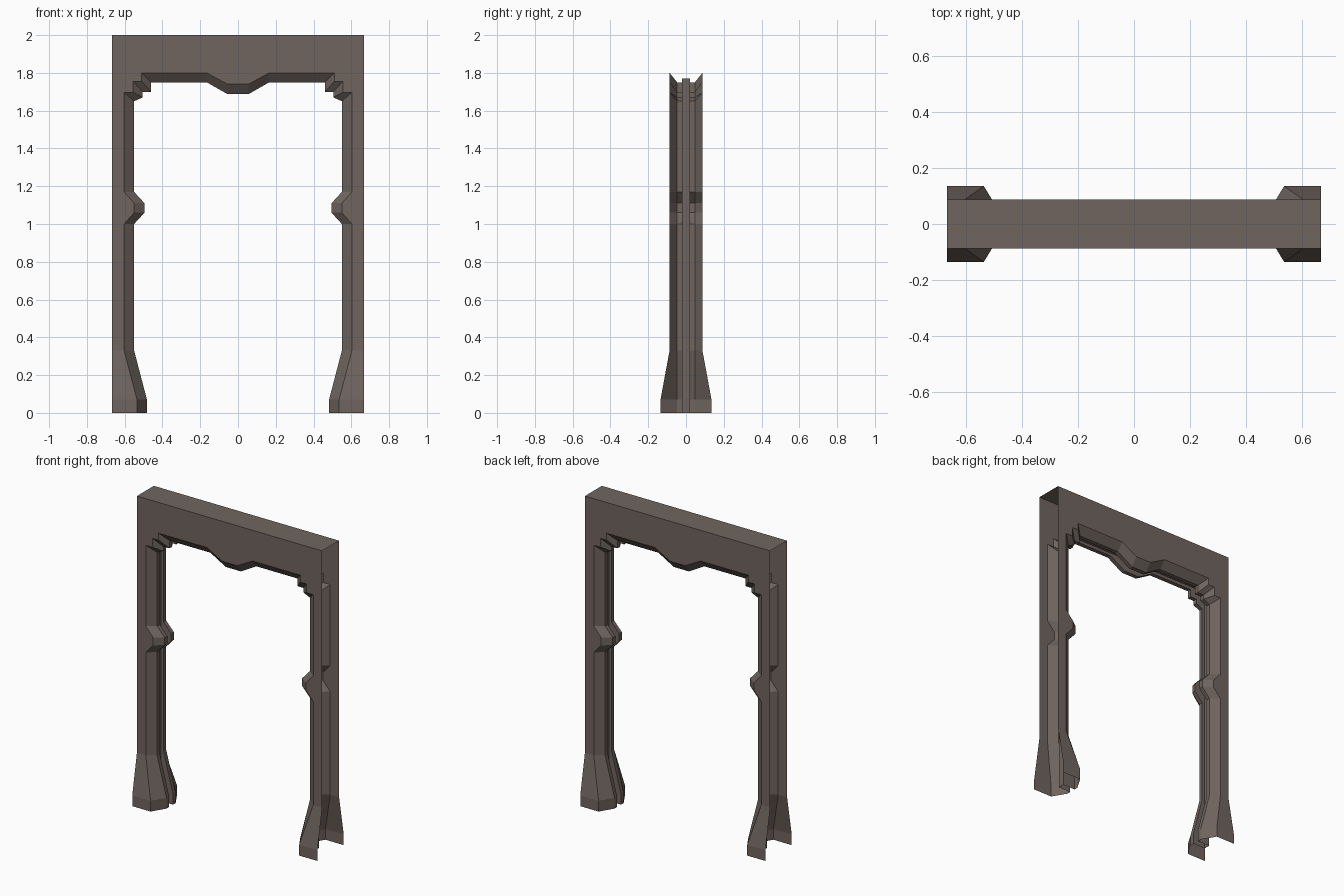
import bpy, bmesh

if "Cube" in bpy.data.objects:
    bpy.data.objects.remove(bpy.data.objects["Cube"])

OUT, TOP = 0.667, 2.0          # outer half width and height
Y_FACE, Y_FOOT, Y_LIP, Y_SLOT = 0.087, 0.135, 0.047, 0.02
SLOT_X, SLOT_Z = 0.57, 1.77    # straight door slot inside the moulding

# Right half of the opening: edge on the front face, and matching inner lip edge
face_edge = [(0.535, 0), (0.535, 0.07), (0.603, 0.33), (0.603, 1.0), (0.55, 1.06),
             (0.55, 1.11), (0.603, 1.17), (0.603, 1.697), (0.555, 1.697),
             (0.555, 1.755), (0.51, 1.755), (0.51, 1.80), (0.165, 1.80), (0.055, 1.74)]
lip_edge = [(0.482, 0), (0.482, 0.07), (0.55, 0.33), (0.55, 1.0), (0.495, 1.06),
            (0.495, 1.11), (0.55, 1.17), (0.55, 1.65), (0.505, 1.67),
            (0.505, 1.70), (0.46, 1.70), (0.46, 1.75), (0.165, 1.75), (0.055, 1.687)]


def mirrored(half):
    return half + [(-x, z) for x, z in reversed(half)]


def face_depth(z):
    if z <= 0.07:
        return Y_FOOT
    return Y_FACE if z >= 0.33 else Y_FOOT + (Y_FACE - Y_FOOT) * (z - 0.07) / 0.26


bm = bmesh.new()


def add_face(points):
    bm.faces.new([bm.verts.new(p) for p in points])


def strip(a, b):
    for i in range(len(a) - 1):
        add_face([a[i], a[i + 1], b[i + 1], b[i]])


face_path, lip_path = mirrored(face_edge), mirrored(lip_edge)
slot_path = mirrored([(SLOT_X, 0), (SLOT_X, SLOT_Z)])

for s in (-1, 1):
    rim = [(x, s * face_depth(z), z) for x, z in face_path]
    lip = [(x, s * Y_LIP, z) for x, z in lip_path]
    lip_in = [(x, s * Y_SLOT, z) for x, z in lip_path]
    slot = [(x, s * Y_SLOT, z) for x, z in slot_path]
    # Moulding chamfer, flat lip and slot wall
    strip(rim, lip)
    strip(lip, lip_in)
    add_face(lip_in + slot[::-1])
    # Flat main face above the feet
    y = s * Y_FACE
    add_face(rim[2:-2] + [(-OUT, y, 0.33), (-OUT, y, TOP), (OUT, y, TOP), (OUT, y, 0.33)])
    # Flared feet
    for m in (-1, 1):
        edge = [(m * x, s * face_depth(z), z) for x, z in face_edge[:3]]
        strip(edge, [(m * OUT, p[1], p[2]) for p in edge])

# Slot bottom and top cover
strip([(x, -Y_SLOT, z) for x, z in slot_path], [(x, Y_SLOT, z) for x, z in slot_path])
add_face([(-OUT, -Y_FACE, TOP), (OUT, -Y_FACE, TOP), (OUT, Y_FACE, TOP), (-OUT, Y_FACE, TOP)])

bmesh.ops.remove_doubles(bm, verts=bm.verts[:], dist=0.0005)
bmesh.ops.recalc_face_normals(bm, faces=bm.faces[:])
bm.normal_update()
cover = max(bm.faces, key=lambda f: f.calc_center_median().z)
if cover.normal.z < 0:
    bmesh.ops.reverse_faces(bm, faces=bm.faces[:])

mesh = bpy.data.meshes.new("door_frame")
bm.to_mesh(mesh)
bm.free()
frame = bpy.data.objects.new("door_frame", mesh)
bpy.context.collection.objects.link(frame)

mat = bpy.data.materials.new("brown_metal")
mat.diffuse_color = (0.16, 0.13, 0.115, 1)
mat.use_nodes = True
mat.node_tree.nodes["Principled BSDF"].inputs["Base Color"].default_value = mat.diffuse_color
mesh.materials.append(mat)
